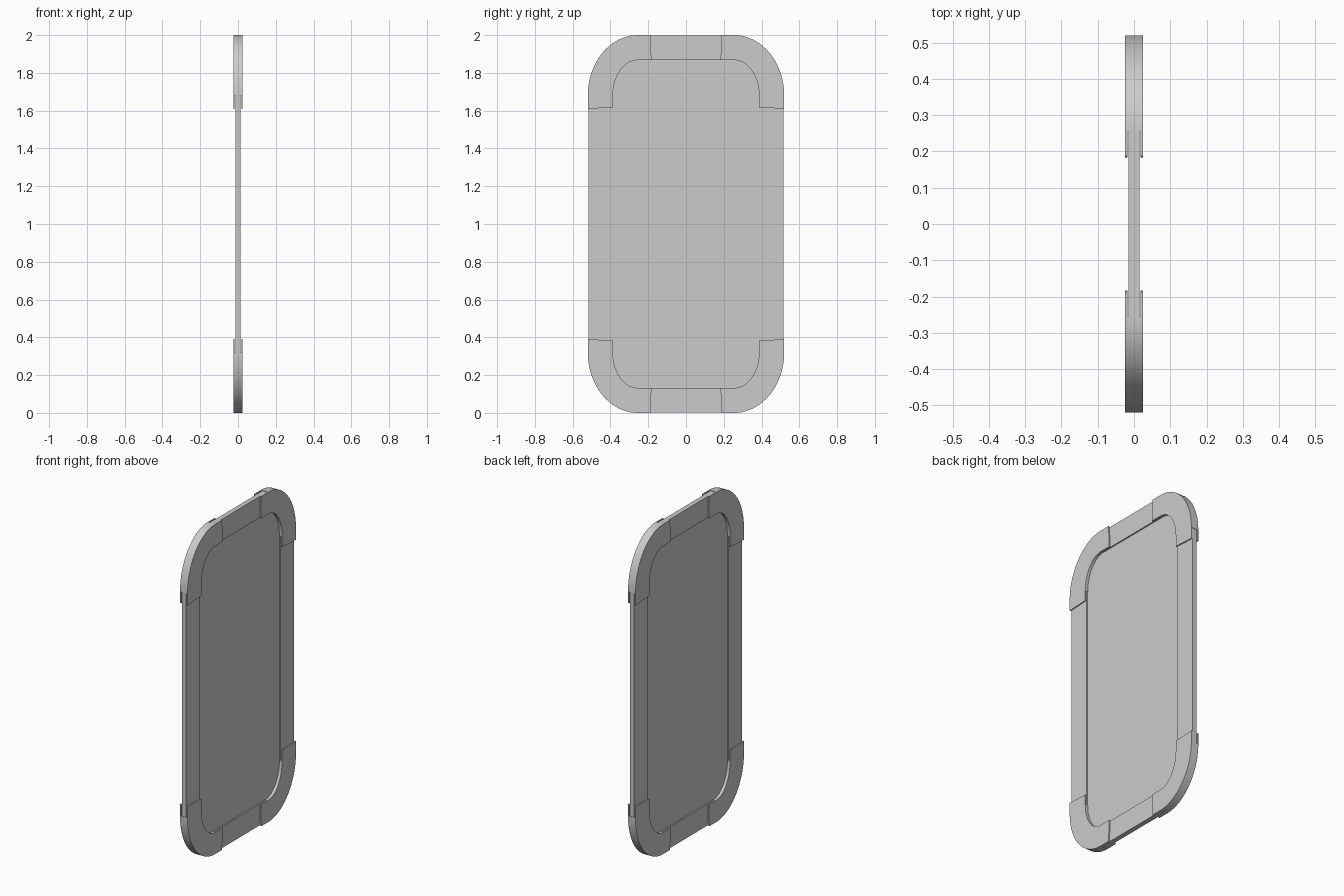
import bpy, bmesh, math

if "Cube" in bpy.data.objects:
    bpy.data.objects.remove(bpy.data.objects["Cube"])

MID = 1.0                      # mirror height (half of the total height)
CY, CZ = 0.255, 0.68           # corner arc centre, measured from the middle


def arc(ry, rz, n=20):
    """Quarter ellipse in the +y +z quadrant, from the side to the top."""
    return [(CY + ry * math.cos(i / n * math.pi / 2),
             CZ + rz * math.sin(i / n * math.pi / 2)) for i in range(n + 1)]


def prism(name, outline, half):
    """Extrude a y/z outline symmetrically along x."""
    bm = bmesh.new()
    face = bm.faces.new([bm.verts.new((-half, y, z)) for y, z in outline])
    ext = bmesh.ops.extrude_face_region(bm, geom=[face])
    bmesh.ops.translate(bm, vec=(2 * half, 0, 0),
                        verts=[v for v in ext["geom"] if isinstance(v, bmesh.types.BMVert)])
    bmesh.ops.recalc_face_normals(bm, faces=bm.faces)
    mesh = bpy.data.meshes.new(name)
    bm.to_mesh(mesh)
    bm.free()
    ob = bpy.data.objects.new(name, mesh)
    ob.location.z = MID
    bpy.context.collection.objects.link(ob)
    return ob


def box(name, y0, y1, z0, z1, half):
    return prism(name, [(y0, z0), (y1, z0), (y1, z1), (y0, z1)], half)


def mirror(ob, y, z):
    m = ob.modifiers.new("mirror", 'MIRROR')
    m.use_axis = (False, y, z)
    m.use_mirror_merge = False


def finish(ob):
    bpy.ops.object.select_all(action='DESELECT')
    bpy.context.view_layer.objects.active = ob
    ob.select_set(True)
    bpy.ops.object.convert(target='MESH')
    bpy.ops.object.shade_smooth_by_angle(angle=math.radians(30))


# Thin recessed panel with rounded corners
quarter = arc(0.14, 0.195)
outline = (quarter + [(-y, z) for y, z in reversed(quarter)]
           + [(-y, -z) for y, z in quarter]
           + [(y, -z) for y, z in reversed(quarter)])
finish(prism("panel", outline, 0.007))

# Straight frame bars
side = box("side_bar", 0.388, 0.517, -CZ, CZ, 0.014)
mirror(side, True, False)
finish(side)
end = box("end_bar", -CY, CY, 0.868, 0.997, 0.015)
mirror(end, False, True)
finish(end)

# Thick corner brackets whose flaps clasp the bars
inner = arc(0.132, 0.188)
outer = arc(0.265, 0.32)
corner = prism("corner_brackets",
               [(0.52, 0.61)] + outer + [(0.188, 1.0), (0.183, 0.868)]
               + inner[::-1] + [(0.387, 0.617)], 0.025)
cutters = [box("slot_side", 0.3, 0.6, 0.5, CZ, 0.018),
           box("slot_end", 0.1, CY, 0.8, 1.1, 0.018)]
for c in cutters:
    c.hide_render = True
    b = corner.modifiers.new("slot", 'BOOLEAN')
    b.operation = 'DIFFERENCE'
    b.solver = 'EXACT'
    b.object = c
mirror(corner, True, True)
bpy.context.view_layer.update()
finish(corner)
for c in cutters:
    bpy.data.objects.remove(c)
